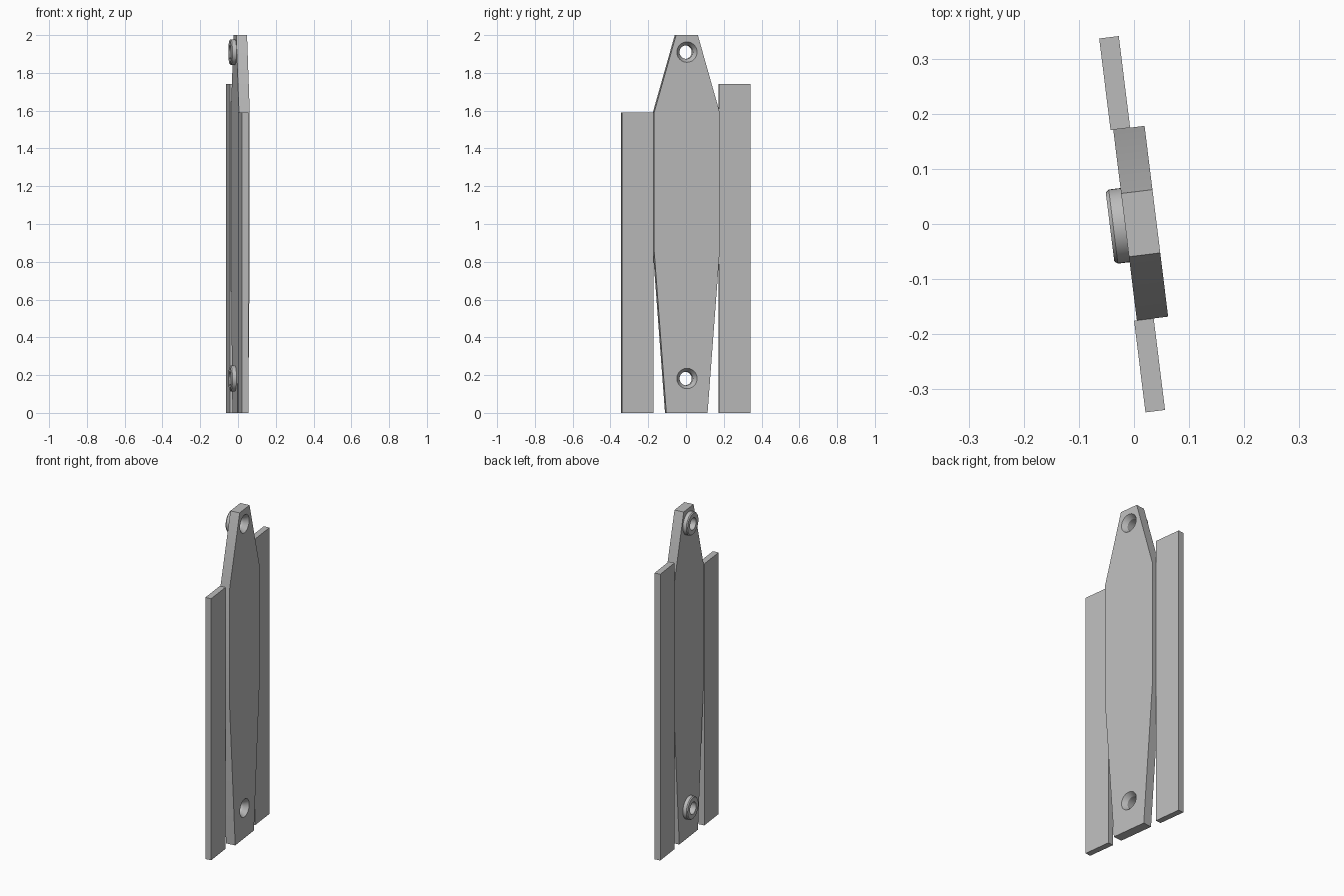
import bpy, bmesh, math
from mathutils import Matrix

if "Cube" in bpy.data.objects:
    bpy.data.objects.remove(bpy.data.objects["Cube"])

# Whole assembly is turned slightly about the vertical axis
TURN = Matrix.Rotation(math.radians(7.05), 4, 'Z')
HOLES = {"upper": 1.91, "lower": 0.182}
SEGS = 40

grey = bpy.data.materials.new("plain grey")
grey.diffuse_color = (0.5, 0.5, 0.5, 1)
grey.use_nodes = True
grey.node_tree.nodes["Principled BSDF"].inputs["Base Color"].default_value = grey.diffuse_color


def finish(name, bm):
    bmesh.ops.recalc_face_normals(bm, faces=bm.faces[:])
    me = bpy.data.meshes.new(name)
    bm.to_mesh(me)
    bm.free()
    me.materials.append(grey)
    ob = bpy.data.objects.new(name, me)
    bpy.context.collection.objects.link(ob)
    ob.matrix_world = TURN
    return ob


def plate(name, outline, x0, x1):
    """Extrude a (y, z) outline from x0 to x1."""
    bm = bmesh.new()
    face = bm.faces.new([bm.verts.new((x0, y, z)) for y, z in outline])
    ext = bmesh.ops.extrude_face_region(bm, geom=[face])["geom"]
    verts = [v for v in ext if isinstance(v, bmesh.types.BMVert)]
    bmesh.ops.translate(bm, verts=verts, vec=(x1 - x0, 0, 0))
    return finish(name, bm)


def lathe(name, profile, z, closed):
    """Spin an (x, radius) profile about the x direction at height z."""
    bm = bmesh.new()
    rings = []
    for x, r in profile:
        rings.append([bm.verts.new((x, r * math.cos(t), z + r * math.sin(t)))
                      for t in (2 * math.pi * i / SEGS for i in range(SEGS))])
    pairs = list(zip(rings, rings[1:]))
    if closed:
        pairs.append((rings[-1], rings[0]))
    else:
        bm.faces.new(rings[0])
        bm.faces.new(rings[-1])
    for a, b in pairs:
        for i in range(SEGS):
            j = (i + 1) % SEGS
            bm.faces.new((a[i], a[j], b[j], b[i]))
    return finish(name, bm)


def smooth(ob):
    bpy.ops.object.select_all(action='DESELECT')
    ob.select_set(True)
    bpy.context.view_layer.objects.active = ob
    bpy.ops.object.shade_smooth_by_angle(angle=math.radians(30))


# Central tapered board
half = [(0.11, 0), (0.175, 0.86), (0.175, 1.59), (0.058, 2.0)]
board = plate("centre_board", half + [(-y, z) for y, z in reversed(half)], -0.0164, 0.041)

# Side slats of different heights
for name, y0, y1, top in (("short_slat", -0.343, -0.175, 1.59),
                          ("tall_slat", 0.175, 0.343, 1.74)):
    plate(name, [(y0, 0), (y1, 0), (y1, top), (y0, top)], -0.0214, 0.0145)

for label, z in HOLES.items():
    # Countersunk screw hole through the board
    cutter = lathe(label + "_hole_cutter",
                   [(-0.06, 0.036), (0.012, 0.036), (0.041, 0.054), (0.06, 0.054)], z, False)
    cutter.hide_render = True
    mod = board.modifiers.new(label + "_hole", 'BOOLEAN')
    mod.operation = 'DIFFERENCE'
    mod.solver = 'EXACT'
    mod.object = cutter
    bpy.context.view_layer.objects.active = board
    bpy.ops.object.modifier_apply(modifier=mod.name)
    bpy.data.objects.remove(cutter)
    # Spacer ring behind the hole
    smooth(lathe(label + "_spacer", [(-0.0164, 0.036), (-0.0164, 0.068), (-0.038, 0.068),
                                     (-0.044, 0.063), (-0.044, 0.036)], z, True))
smooth(board)
